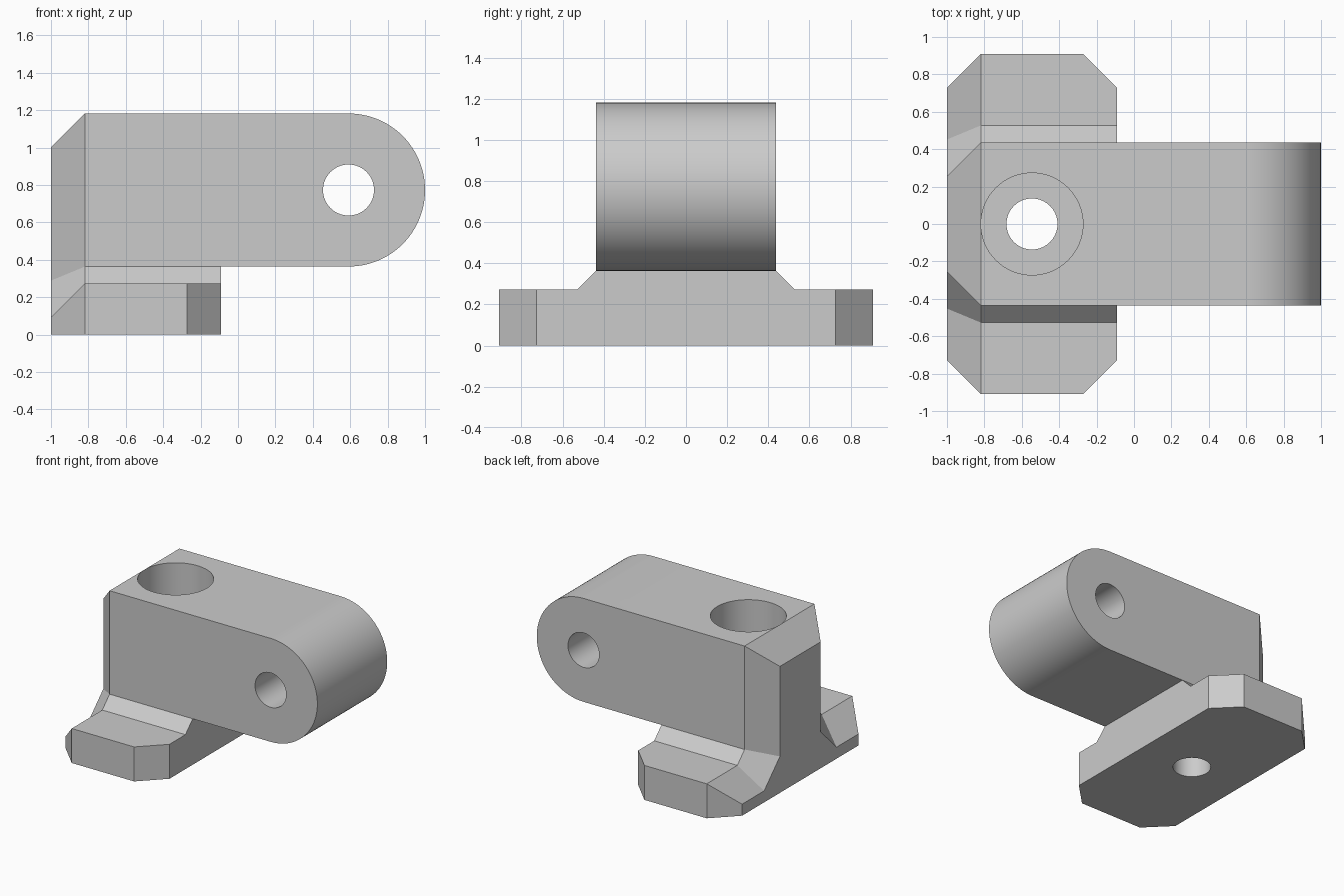
import bpy, bmesh, math
from mathutils import Matrix

if "Cube" in bpy.data.objects:
    bpy.data.objects.remove(bpy.data.objects["Cube"])

U = 1 / 11  # design module: the part is 22 modules long

grey = bpy.data.materials.new("plain grey")
grey.diffuse_color = (0.6, 0.6, 0.6, 1)
grey.use_nodes = True
grey.node_tree.nodes["Principled BSDF"].inputs["Base Color"].default_value = grey.diffuse_color


def loft(name, loops):
    """Solid skinned through closed loops of equal length, given in modules."""
    bm = bmesh.new()
    rings = [[bm.verts.new([c * U for c in p]) for p in loop] for loop in loops]
    for a, b in zip(rings, rings[1:]):
        for i in range(len(a)):
            j = (i + 1) % len(a)
            bm.faces.new((a[i], a[j], b[j], b[i]))
    bm.faces.new(rings[0])
    bm.faces.new(rings[-1])
    bmesh.ops.recalc_face_normals(bm, faces=bm.faces)
    me = bpy.data.meshes.new(name)
    bm.to_mesh(me)
    bm.free()
    me.materials.append(grey)
    ob = bpy.data.objects.new(name, me)
    bpy.context.collection.objects.link(ob)
    return ob


def circle(r, n=64):
    return [(r * math.cos(2 * math.pi * i / n), r * math.sin(2 * math.pi * i / n))
            for i in range(n)]


def combine(target, tool, operation):
    """Apply a boolean and discard the tool."""
    tool.hide_render = True
    mod = target.modifiers.new("combine", 'BOOLEAN')
    mod.operation, mod.solver, mod.object = operation, 'EXACT', tool
    bpy.context.view_layer.objects.active = target
    bpy.ops.object.modifier_apply(modifier=mod.name)
    bpy.data.objects.remove(tool)


def section(x, half):
    """Mirrored foot and pillar cross-section at x."""
    return [(x, y, z) for y, z in half] + [(x, -y, z) for y, z in reversed(half)]


# Foot and pillar, with the rear edges chamfered by two modules
W, S = 4.8, 5.8
k = 2 * math.sqrt(2)  # offset of the sloped fillet along y + z
full = [(10, 0), (10, 3), (S, 3), (W, 4), (W, 13)]
rear = [(8, 0), (8, 1), (S + 3 - k - 1, 1), (W - 2, W + 4 - k - (W - 2)), (W - 2, 11)]
bracket = loft("bracket", [section(-11, rear), section(-9, full), section(-1, full)])

# Vertical chamfers on the front corners of the foot
for s in (-1, 1):
    tri = [(-4, 11 * s), (1, 11 * s), (1, 6 * s)]
    combine(bracket, loft("corner_cutter", [[(x, y, z) for x, y in tri] for z in (-1, 5)]),
            'DIFFERENCE')

# Arm with a rounded end
arc = [(6.5 + 4.5 * math.cos(t), 8.5 + 4.5 * math.sin(t))
       for t in (math.pi * (i / 48 - 0.5) for i in range(49))]
outline = [(-5, 4)] + arc + [(-5, 13)]
combine(bracket, loft("arm", [[(x, y, z) for x, z in outline] for y in (-W, W)]), 'UNION')

# Cross hole through the arm
combine(bracket, loft("pivot_cutter", [[(6.5 + a, y, 8.5 + b) for a, b in circle(1.5)]
                                       for y in (-7, 7)]), 'DIFFERENCE')

# Screw hole through the foot, and the wide bore for the screw head above it
for r, z0, z1 in ((1.5, -1, 14), (3, 3, 14)):
    combine(bracket, loft("screw_cutter", [[(-6 + a, b, z) for a, b in circle(r)]
                                           for z in (z0, z1)]), 'DIFFERENCE')

# Merge coplanar pieces and smooth the curved walls only
bm = bmesh.new()
bm.from_mesh(bracket.data)
bmesh.ops.remove_doubles(bm, verts=bm.verts, dist=1e-5)
bmesh.ops.dissolve_limit(bm, angle_limit=math.radians(0.5), verts=bm.verts, edges=bm.edges)
bm.to_mesh(bracket.data)
bm.free()
bpy.ops.object.select_all(action='DESELECT')
bracket.select_set(True)
bpy.context.view_layer.objects.active = bracket
bpy.ops.object.shade_smooth_by_angle(angle=math.radians(30))
